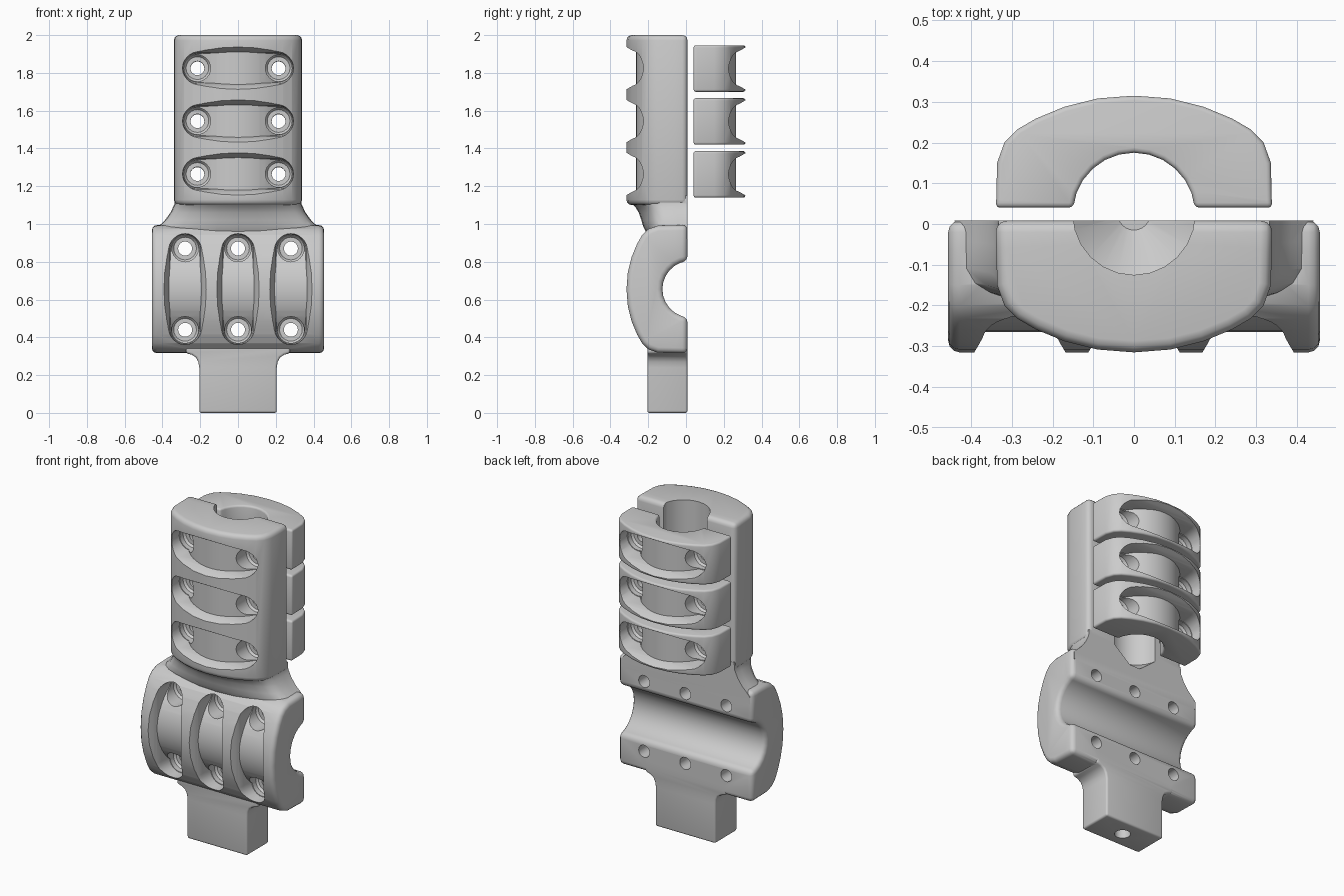
import bpy, bmesh
from math import sin, cos, pi, asin, radians

if "Cube" in bpy.data.objects:
    bpy.data.objects.remove(bpy.data.objects["Cube"])

# Half of the clamp arch: (distance along the arch, height outward)
ARCH = [(.338, .06), (.336, .15), (.318, .2), (.287, .232), (.24, .259),
        (.17, .288), (.09, .308), (0, .315)]
BOLT = .215        # bolt distance from the clamp centre
BORE = .15         # bar radius


# Local axes: u along the arch, v across it, h outward from the split plane
def upper_map(z, s=-1):
    return lambda u, v, h: (u, s * h, z + v)


def lower_map(x):
    return lambda u, v, h: (x + v, -h, .655 + u)


def loft(name, rings):
    bm = bmesh.new()
    vs = [[bm.verts.new(p) for p in r] for r in rings]
    n = len(vs[0])
    for a, b in zip(vs, vs[1:]):
        for i in range(n):
            j = (i + 1) % n
            bm.faces.new((a[i], a[j], b[j], b[i]))
    bm.faces.new(vs[0])
    bm.faces.new(vs[-1])
    bmesh.ops.recalc_face_normals(bm, faces=bm.faces)
    me = bpy.data.meshes.new(name)
    bm.to_mesh(me)
    bm.free()
    ob = bpy.data.objects.new(name, me)
    bpy.context.collection.objects.link(ob)
    return ob


def bake(ob):
    dg = bpy.context.evaluated_depsgraph_get()
    me = bpy.data.meshes.new_from_object(ob.evaluated_get(dg))
    ob.modifiers.clear()
    ob.data = me


def bevel(ob, width):
    m = ob.modifiers.new("bevel", 'BEVEL')
    m.width, m.segments = width, 3
    m.limit_method, m.angle_limit = 'ANGLE', radians(42)
    bake(ob)
    return ob


def boolean(ob, other, op='DIFFERENCE'):
    m = ob.modifiers.new("bool", 'BOOLEAN')
    m.operation, m.object, m.solver = op, other, 'EXACT'
    bake(ob)
    bpy.data.objects.remove(other)
    return ob


def arch_outline(base, centre=None):
    right = [(.34, base)] + ARCH
    pts = right + [(-u, h) for u, h in reversed(right[:-1])]
    if centre is not None:          # open half bore on the split face
        a0 = asin((base - centre) / BORE)
        n = 12
        for i in range(n + 1):
            a = pi - a0 - (pi - 2 * a0) * i / n
            pts.append((BORE * cos(a), centre + BORE * sin(a)))
    return pts


def arch_block(name, outline, v0, v1, fmap, width):
    ob = loft(name, [[fmap(u, v, h) for u, h in outline] for v in (v0, v1)])
    return bevel(ob, width)


def circle(r, n):
    return [(r * cos(2 * pi * i / n), r * sin(2 * pi * i / n)) for i in range(n)]


# Rounded slot with a curved floor, plus two counterbored bolt holes
def cut_slot(ob, fmap, centre):
    rings = []
    for h, r in [(.16, .074), (.24, .08), (.265, .086), (.28, .092),
                 (.295, .1), (.315, .112), (.42, .113)]:
        ring = []
        for side in (0, 1):
            for i in range(13):
                a = -pi / 2 + pi * side + pi * i / 12
                ring.append(fmap(r * cos(a) + (BOLT if side == 0 else -BOLT), r * sin(a), h))
        rings.append(ring)
    slot = loft("slot_cutter", rings)
    fr = .265 - centre
    floor = loft("floor_cutter", [[fmap(x, v, centre + y) for x, y in circle(fr, 48)]
                                  for v in (-.2, .2)])
    boolean(slot, floor)
    boolean(ob, slot)
    for s in (-BOLT, BOLT):
        bolt = loft("bolt_cutter", [[fmap(s + x, y, h) for x, y in circle(r, 24)]
                    for h, r in [(-.1, .037), (.115, .037), (.115, .06), (.128, .07), (.45, .07)]])
        boolean(ob, bolt)


def smooth(ob):
    bpy.ops.object.select_all(action='DESELECT')
    ob.select_set(True)
    bpy.context.view_layer.objects.active = ob
    bpy.ops.object.shade_smooth_by_angle(angle=radians(35))


# Main body: upper block
B = -.008
body = arch_block("clamp_body", arch_outline(B), 1.1, 2.0, upper_map(0), .028)

# Lower cross block with its half bore
lower = arch_block("lower_block", arch_outline(B, -.025), -.456, .456, lower_map(0), .028)

# Neck blending the two blocks
neck_rings = []
for z, w, d in [(.92, .44, .19), (.965, .44, .215), (.99, .418, .228), (1.02, .387, .236),
                (1.06, .358, .25), (1.085, .346, .265), (1.105, .337, .285), (1.15, .333, .3)]:
    neck_rings.append([(u * w / .34, -(h if h < 0 else h * d / .315), z)
                       for u, h in arch_outline(B)])
neck = loft("neck", neck_rings)

# Stem with filleted shoulders
half = [(.205, 0), (.205, .24), (.21, .27), (.222, .293), (.245, .308), (.275, .316), (.275, .4)]
profile = half + [(-x, z) for x, z in reversed(half)]
stem = bevel(loft("stem", [[(x, y, z) for x, z in profile] for y in (-.205, .008)]), .012)

for part in (lower, neck, stem):
    boolean(body, part, 'UNION')

# Upper half bore with a tapered end, and the blind hole under the stem
boolean(body, loft("bore_cutter", [[(x, y + .025, z) for x, y in circle(r, 24)]
        for z, r in [(1.03, .04), (1.12, BORE), (2.2, BORE)]]))
boolean(body, loft("stem_hole_cutter", [[(x, y - .1, z) for x, y in circle(.045, 24)]
        for z in (-.1, .25)]))

# Slots on the body
for i in range(3):
    cut_slot(body, upper_map(1.265 + .28 * i), -.025)
    cut_slot(body, lower_map(-.28 + .28 * i), -.025)
smooth(body)

# Three loose clamp caps behind the upper block
for i in range(3):
    fmap = upper_map(1.263 + .28 * i, 1)
    cap = arch_block(f"clamp_cap_{i + 1}", arch_outline(.04, .025), -.123, .123, fmap, .012)
    cut_slot(cap, fmap, .025)
    smooth(cap)
